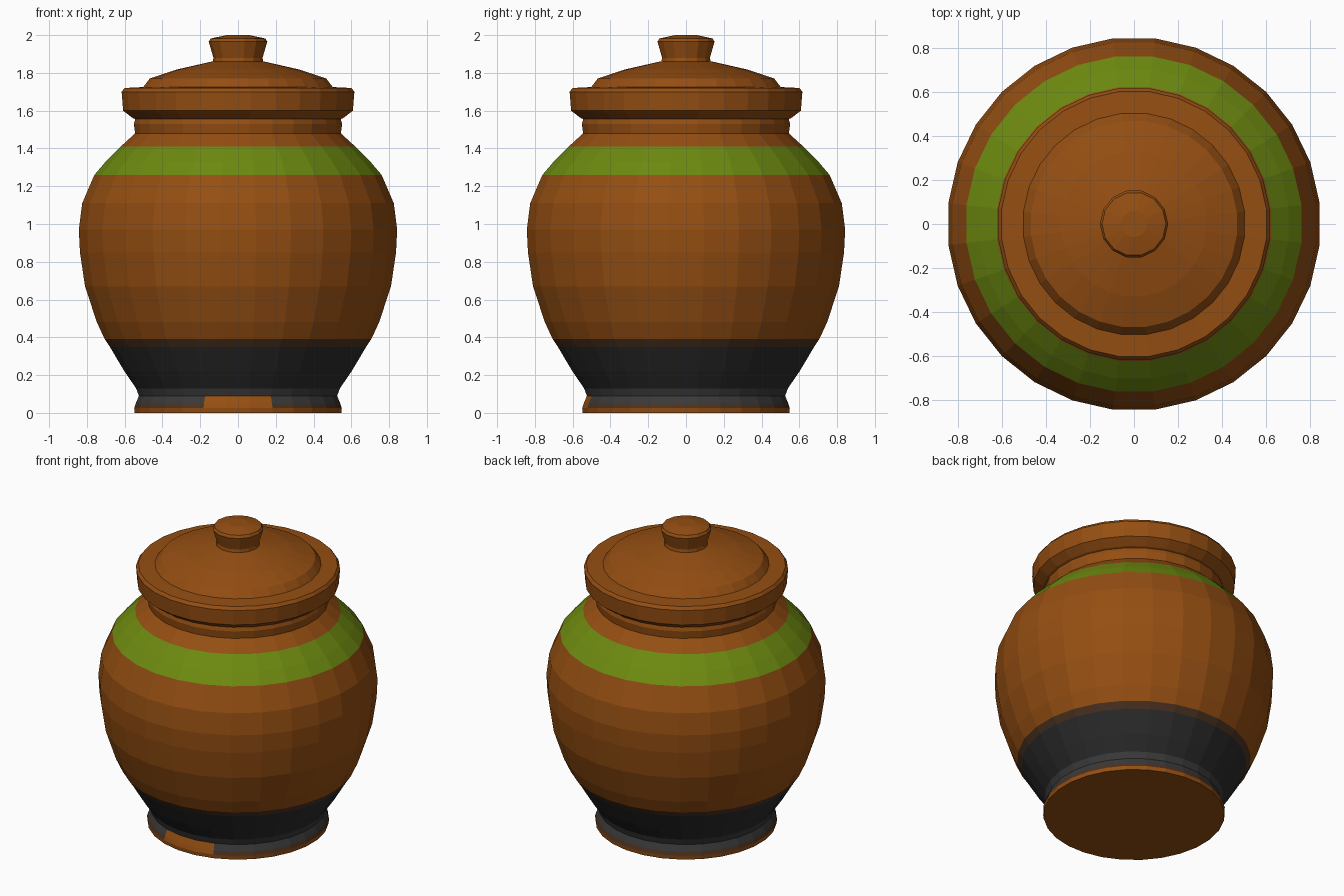
import bpy, bmesh, math

if "Cube" in bpy.data.objects:
    bpy.data.objects.remove(bpy.data.objects["Cube"])


def material(name, rgb):
    m = bpy.data.materials.new(name)
    m.diffuse_color = (*rgb, 1.0)
    m.use_nodes = True
    m.node_tree.nodes["Principled BSDF"].inputs["Base Color"].default_value = m.diffuse_color
    return m


MATS = [
    material("brown_clay", (0.30, 0.077, 0.006)),
    material("green_glaze", (0.155, 0.255, 0.005)),
    material("black_glaze", (0.024, 0.024, 0.024)),
    material("grey_glaze", (0.042, 0.042, 0.042)),
    material("dark_brown_edge", (0.070, 0.032, 0.015)),
]
BROWN, GREEN, BLACK, GREY, EDGE = range(5)


def lathe(name, profile, sides, turn=0.0, colour=lambda c: BROWN):
    """Revolve (radius, z) points into a closed solid; colour picks a slot from a face centre."""
    bm = bmesh.new()
    rings = []
    for r, z in profile:
        ring = []
        for i in range(sides):
            a = turn + 2 * math.pi * i / sides
            ring.append(bm.verts.new((r * math.cos(a), r * math.sin(a), z)))
        rings.append(ring)
    for lo, hi in zip(rings, rings[1:]):
        for i in range(sides):
            j = (i + 1) % sides
            bm.faces.new((lo[i], lo[j], hi[j], hi[i]))
    bm.faces.new(rings[0][::-1])
    bm.faces.new(rings[-1])
    bmesh.ops.recalc_face_normals(bm, faces=bm.faces)
    for f in bm.faces:
        f.material_index = colour(f.calc_center_median())
    mesh = bpy.data.meshes.new(name)
    bm.to_mesh(mesh)
    bm.free()
    for m in MATS:
        mesh.materials.append(m)
    ob = bpy.data.objects.new(name, mesh)
    bpy.context.collection.objects.link(ob)
    return ob


def pot_colour(c):
    """Glaze bands by height, with a worn patch on the front of the foot."""
    if c.z < 0.02:
        return BROWN
    if c.z < 0.09 and c.y < -0.3 and abs(c.x) < 0.15:
        return BROWN
    for top, slot in ((0.05, EDGE), (0.11, GREY), (0.35, BLACK), (0.395, EDGE),
                      (1.26, BROWN), (1.41, GREEN)):
        if c.z < top:
            return slot
    return BROWN


# Pot body with foot and neck
lathe("pot_body", [
    (0.55, 0.0), (0.553, 0.025), (0.545, 0.05), (0.528, 0.09), (0.543, 0.13),
    (0.605, 0.22), (0.683, 0.35), (0.71, 0.39), (0.752, 0.48), (0.815, 0.67),
    (0.842, 0.85), (0.848, 0.97), (0.83, 1.11), (0.765, 1.26), (0.705, 1.33),
    (0.625, 1.41), (0.548, 1.48), (0.555, 1.53), (0.54, 1.58)],
    28, math.pi / 28, pot_colour)

# Lid: overhanging rim and shallow dome
lathe("lid", [
    (0.52, 1.545), (0.56, 1.56), (0.612, 1.60), (0.62, 1.70), (0.605, 1.72),
    (0.505, 1.725), (0.47, 1.77), (0.33, 1.817), (0.14, 1.86), (0.05, 1.865)],
    28, math.pi / 28)

# Knob
lathe("lid_knob", [
    (0.135, 1.85), (0.13, 1.88), (0.155, 1.965), (0.145, 1.982), (0.06, 2.0)],
    14)
